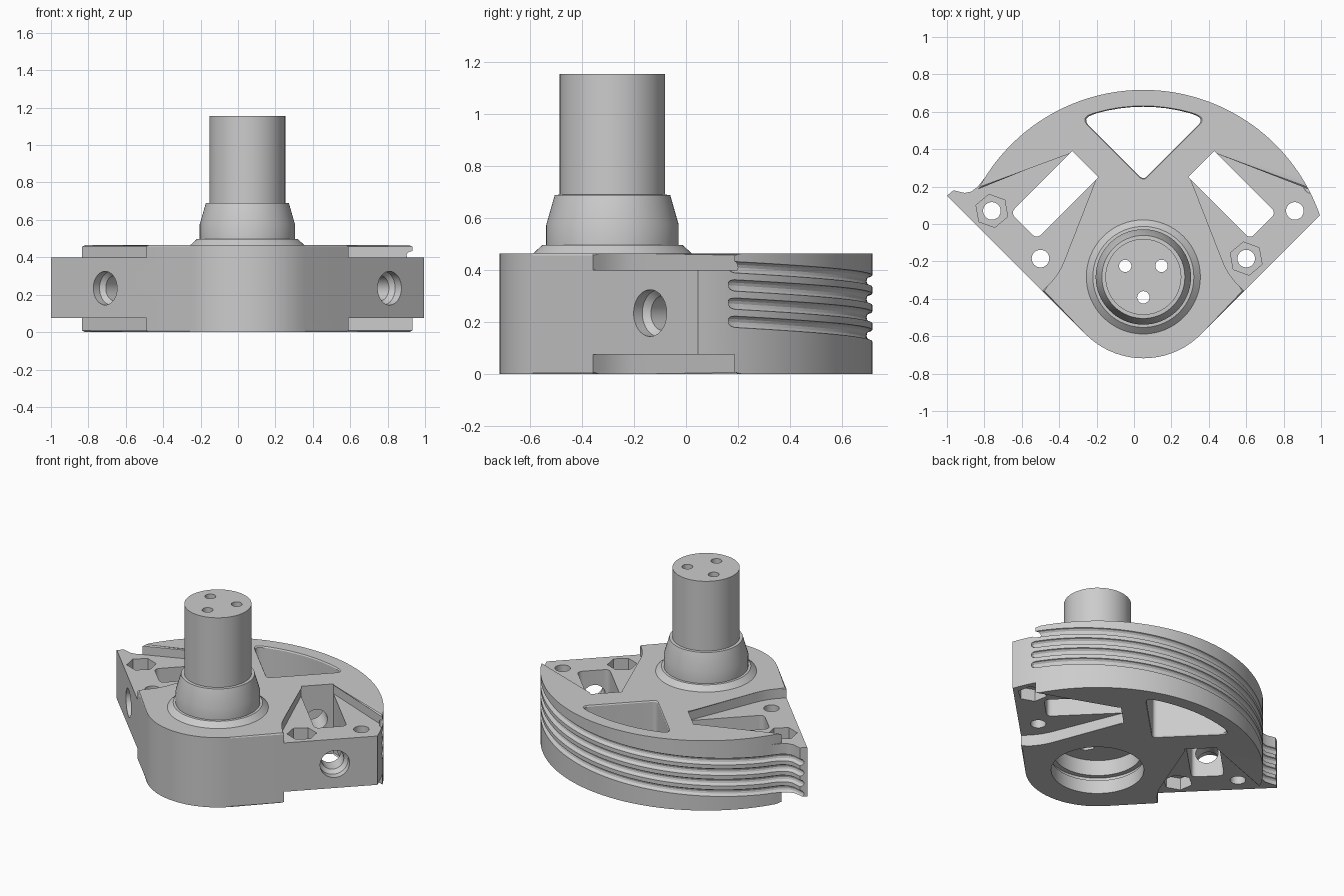
import bpy, bmesh
from math import sin, cos, acos, pi, radians, degrees, sqrt
from mathutils import Vector, Matrix

if "Cube" in bpy.data.objects:
    bpy.data.objects.remove(bpy.data.objects["Cube"])

CX, CY = 0.05, -0.283             # spindle axis
NOSE = 0.435                      # radius of the rounded front
TOP, WING_LOW, WING_TOP = 0.465, 0.075, 0.40

grey = bpy.data.materials.new("light grey")
grey.use_nodes = True
grey.diffuse_color = (0.604, 0.604, 0.604, 1)
grey.node_tree.nodes["Principled BSDF"].inputs["Base Color"].default_value = grey.diffuse_color


def arc(r, angles, x=CX, y=CY):
    return [(x + r * cos(radians(a)), y + r * sin(radians(a))) for a in angles]


def circle(r, x=CX, y=CY, n=64, turn=0):
    return arc(r, [turn + 360 * i / n for i in range(n)], x, y)


def fillet(before, corner, after, size, n=6):
    """Round a corner with a short quadratic curve."""
    b, c, a = Vector(before), Vector(corner), Vector(after)
    p, q = c + (b - c).normalized() * size, c + (a - c).normalized() * size
    ts = [i / n for i in range(n + 1)]
    return [tuple(p * (1 - t) ** 2 + c * 2 * t * (1 - t) + q * t * t) for t in ts]


def mirror(points):
    return [(2 * CX - x, y) for x, y in reversed(points)]


def skin(name, rings, chamfer_z=None):
    """Skin a stack of 3D rings, cap both ends, chamfer the rim at one height."""
    bm = bmesh.new()
    loops = [[bm.verts.new(p) for p in ring] for ring in rings]
    n = len(loops[0])
    for low, high in zip(loops, loops[1:]):
        for i in range(n):
            j = (i + 1) % n
            bm.faces.new((low[i], low[j], high[j], high[i]))
    caps = [bm.faces.new(loops[0][::-1]), bm.faces.new(loops[-1])]
    if chamfer_z is not None:
        rim = [e for f in caps for e in f.edges if abs(e.verts[0].co.z - chamfer_z) < 0.001]
        bmesh.ops.bevel(bm, geom=rim, offset=0.008, segments=1, affect='EDGES')
    bmesh.ops.recalc_face_normals(bm, faces=bm.faces)
    if bm.calc_volume(signed=True) < 0:
        bmesh.ops.reverse_faces(bm, faces=bm.faces)
    mesh = bpy.data.meshes.new(name)
    bm.to_mesh(mesh)
    bm.free()
    obj = bpy.data.objects.new(name, mesh)
    bpy.context.collection.objects.link(obj)
    return obj


def loft(name, levels):
    return skin(name, [[(x, y, z) for x, y in pts] for pts, z in levels])


def prism(name, pts, z0, z1, chamfer_z=None):
    return skin(name, [[(x, y, z) for x, y in pts] for z in (z0, z1)], chamfer_z)


def lathe(name, profile, x=CX, y=CY, n=64):
    return loft(name, [(circle(r, x, y, n), z) for r, z in profile])


def volume(obj):
    bm = bmesh.new()
    bm.from_mesh(obj.data)
    v = bm.calc_volume(signed=True)
    bm.free()
    return v


def activate(obj):
    bpy.ops.object.select_all(action='DESELECT')
    obj.select_set(True)
    bpy.context.view_layer.objects.active = obj


def combine(obj, other, operation):
    """Boolean that accepts a solver's result only if its volume is plausible."""
    before, backup = volume(obj), obj.data.copy()
    low, high = 0.6 * before, 1.001 * before
    if operation == 'UNION':
        total = before + volume(other)
        low, high = 0.99 * total, 1.01 * total
    for solver in ('EXACT', 'MANIFOLD', 'FLOAT'):
        mod = obj.modifiers.new("boolean", 'BOOLEAN')
        mod.operation, mod.solver, mod.object = operation, solver, other
        activate(obj)
        bpy.ops.object.modifier_apply(modifier=mod.name)
        if low < volume(obj) < high:
            return True
        obj.data = backup.copy()
    return False


def cut(parts, cutter):
    for part in parts:
        combine(part, cutter, 'DIFFERENCE')
    bpy.data.objects.remove(cutter)


# Housing: a full plate with a raised layer above and below
edge = CX + CY - NOSE * sqrt(2)   # the slanted left side is x + y = edge
nose = arc(NOSE, range(225, 316, 5))
lug = [(-0.835, 0.2), (-0.87, 0.173), (-0.905, 0.166), (-0.965, 0.18), (-1.0, edge + 1.0)]
plate_line = arc(1, [degrees(acos(NOSE)) - 45] + list(range(20, 149, 2))) + lug + nose
step = (-0.49, edge + 0.49)
side = [(-0.33, 0.39), (-0.19, 0.25)]
side += fillet((-0.19, 0.25), (-0.405, -0.275), step, 0.08) + [step]
layer_line = arc(1, range(28, 153, 2)) + side + nose + mirror(side)
housing = prism("housing", plate_line, WING_LOW, WING_TOP)
body = [housing]
for name, z0, z1, rim in (("top_layer", WING_TOP, TOP, TOP), ("bottom_layer", 0, WING_LOW, 0)):
    layer = prism(name, layer_line, z0, z1, rim)
    if combine(housing, layer, 'UNION'):
        bpy.data.objects.remove(layer)
    else:
        body.append(layer)

# Slanted rectangular windows, one in each wing
a, b, c, d = (0.43, 0.39), (0.29, 0.25), (0.62, -0.08), (0.76, 0.06)
window = [a, b] + fillet(b, c, d, 0.035) + fillet(c, d, a, 0.035)
for pts in (window, mirror(window)):
    cut(body, prism("window_cutter", pts, -0.1, 0.6))

# Fan-shaped window with chamfered mouths
tip, right, left = (0.05, 0.235), (0.378, 0.563), (-0.278, 0.563)
crown = arc(0.91, range(74, 107, 4))
fan = fillet(left, tip, right, 0.03) + fillet(tip, right, crown[0], 0.055)
fan += crown + fillet(crown[-1], left, tip, 0.055)
wide = [(CX + (x - CX) * 1.09, 0.45 + (y - 0.45) * 1.09) for x, y in fan]
cut(body, loft("fan_cutter", [(wide, -0.02), (fan, 0.008), (fan, TOP - 0.008), (wide, TOP + 0.02)]))

# Bolt holes with hexagonal nut pockets, alternating between top and bottom
for x, y, nut_on_top in ((-0.76, 0.07, True), (-0.5, -0.185, False),
                         (0.6, -0.185, True), (0.86, 0.07, False)):
    cut(body, prism("bolt_cutter", circle(0.047, x, y, 32), -0.1, 0.6))
    z0, z1 = (WING_TOP - 0.08, 0.6) if nut_on_top else (-0.1, WING_LOW + 0.08)
    cut(body, prism("nut_cutter", circle(0.09, x, y, 6, 100), z0, z1))

# Slanted side bores with a wider mouth
for s in (1, -1):
    bore = lathe("bore_cutter", [(0.09, -0.1), (0.09, 0.05), (0.068, 0.075), (0.068, 0.87)], 0, 0, 40)
    aim = Vector((-s, 1, 0)).to_track_quat('Z', 'Y').to_matrix().to_4x4()
    bore.data.transform(Matrix.Translation((CX + s * 0.762, -0.14, 0.235)) @ aim)
    cut(body, bore)

# Inclined cable grooves around the rim, running out along the lug
track = arc(1, [26.5, 27, 28] + list(range(30, 147, 2))) + lug[:-1] + [(-1.03, 0.2)]
for k in range(4):
    rings = []
    for i, (x, y) in enumerate(track):
        p, q = track[max(i - 1, 0)], track[min(i + 1, len(track) - 1)]
        out = Vector((q[1] - p[1], p[0] - q[0], 0)).normalized()
        r = 0.022 * (0.4, 0.8, 1)[min(i, 2)]
        mid = Vector((x, y, 0.415 - 0.07 * k - 0.115 * i / len(track)))
        rings.append([mid + out * u + Vector((0, 0, v)) for u, v in circle(r, 0, 0, 12)])
    cut(body, skin("groove_cutter", rings))

# Stepped bearing seat underneath
cut(body, lathe("seat_cutter", [(0.28, -0.1), (0.28, 0.09), (0.295, 0.091), (0.295, 0.115),
                                (0.265, 0.116), (0.265, 0.22)]))

# Spindle with flared collar
spindle = lathe("spindle", [(0.305, 0.42), (0.305, TOP), (0.27, 0.497), (0.255, 0.498), (0.255, 0.575),
                            (0.222, 0.69), (0.203, 0.691), (0.203, 1.155)])

# Three pin holes through the spindle, with nut pockets in the seat
for x, y in ((-0.047, -0.224), (0.147, -0.224), (0.05, -0.392)):
    cut(body + [spindle], prism("pin_cutter", circle(0.033, x, y, 24), -0.1, 1.3))
    cut(body, prism("pin_nut_cutter", circle(0.06, x, y, 6), 0.1, 0.27))

for obj in body + [spindle]:
    obj.data.materials.clear()
    obj.data.materials.append(grey)
    for f in obj.data.polygons:
        f.material_index = 0
    activate(obj)
    bpy.ops.object.shade_smooth_by_angle(angle=radians(25))
